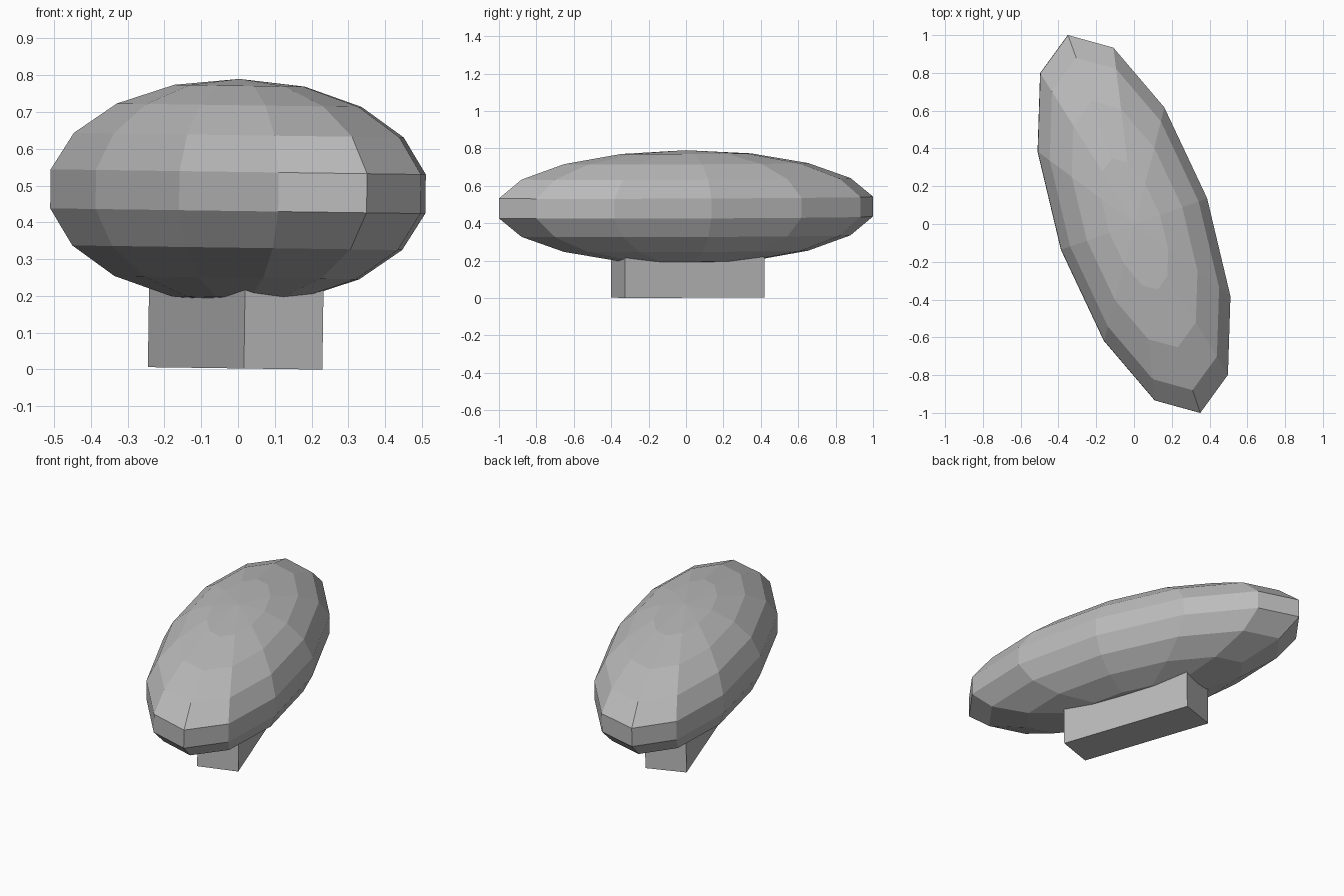
import bpy
import bmesh
from math import radians
from mathutils import Matrix

old = bpy.data.objects.get("Cube")
if old:
    bpy.data.objects.remove(old, do_unlink=True)

# Single plain grey
grey = bpy.data.materials.new("plain_grey")
grey.use_nodes = True
colour = (0.5, 0.5, 0.5, 1)
grey.diffuse_color = colour
grey.node_tree.nodes["Principled BSDF"].inputs["Base Color"].default_value = colour

# Shared pose: turned about the vertical, then leaning very slightly to one side
POSE = Matrix.Rotation(radians(0.8), 4, 'Y') @ Matrix.Rotation(radians(19.3), 4, 'Z')


def add_part(name, bm, location, size):
    bmesh.ops.scale(bm, vec=size, verts=bm.verts)
    bmesh.ops.transform(bm, matrix=POSE, verts=bm.verts)
    mesh = bpy.data.meshes.new(name)
    bm.to_mesh(mesh)
    bm.free()
    mesh.materials.append(grey)
    obj = bpy.data.objects.new(name, mesh)
    obj.location = location
    bpy.context.collection.objects.link(obj)
    return obj


# Faceted flattened body, long axis front to back
bm = bmesh.new()
bmesh.ops.create_uvsphere(bm, u_segments=12, v_segments=9, radius=1)
add_part("body", bm, (0, 0, 0.484), (0.416, 1.076, 0.306))

# Block foot, its top buried in the body
bm = bmesh.new()
bmesh.ops.create_cube(bm, size=1)
add_part("foot", bm, (-0.005, 0.01, 0.203), (0.226, 0.79, 0.4))
